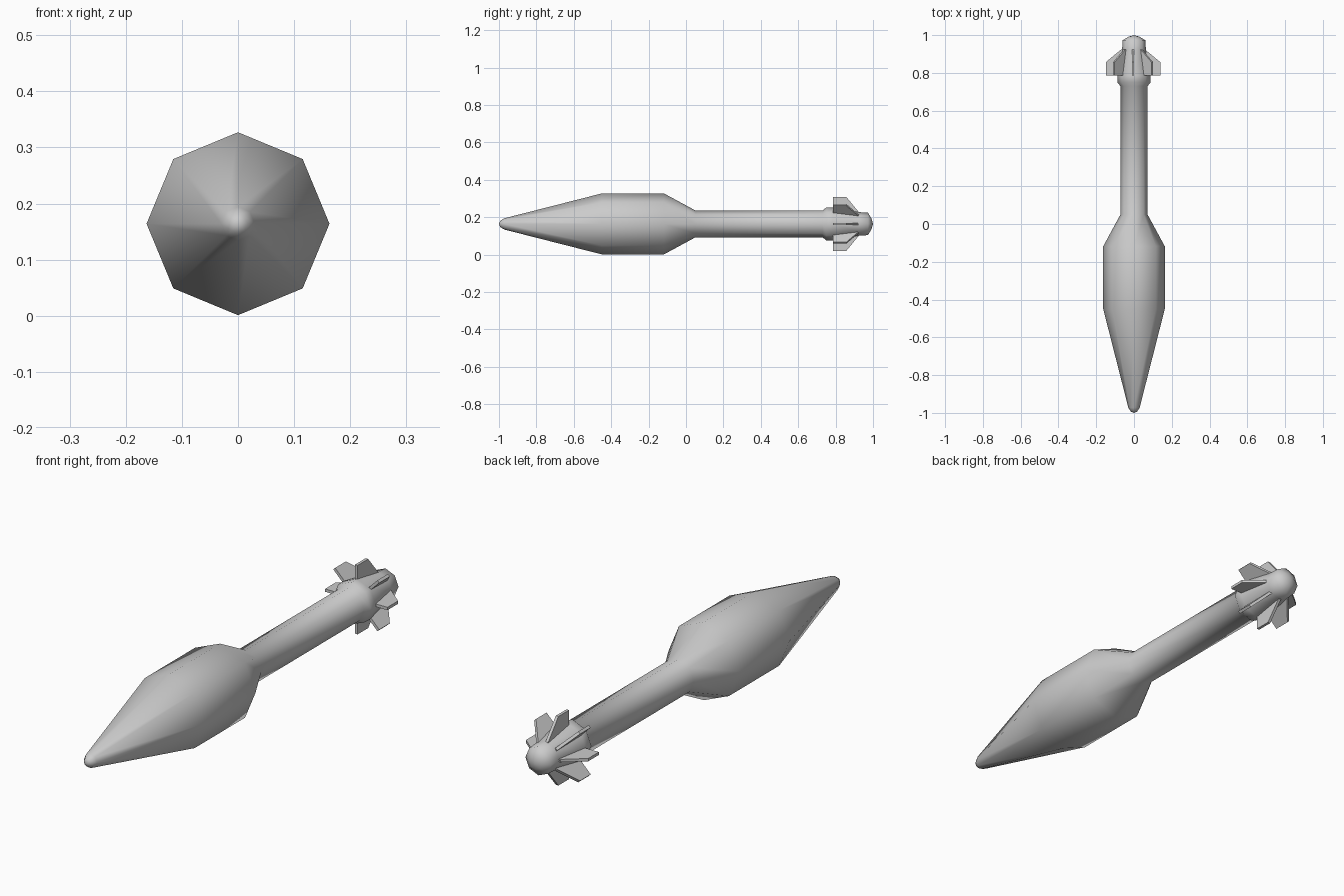
import bpy, bmesh, math
from mathutils import Matrix, Vector

if "Cube" in bpy.data.objects:
    bpy.data.objects.remove(bpy.data.objects["Cube"], do_unlink=True)

SIDES = 8
AXIS_Z = 0.164

metal = bpy.data.materials.new("plain_grey")
metal.use_nodes = True
grey = (0.6, 0.6, 0.6, 1)
metal.diffuse_color = grey
metal.node_tree.nodes["Principled BSDF"].inputs["Base Color"].default_value = grey


def finish(name, bm, smooth):
    bmesh.ops.recalc_face_normals(bm, faces=bm.faces)
    for f in bm.faces:
        f.smooth = smooth
    mesh = bpy.data.meshes.new(name)
    bm.to_mesh(mesh)
    bm.free()
    mesh.materials.append(metal)
    obj = bpy.data.objects.new(name, mesh)
    obj.location.z = AXIS_Z
    bpy.context.collection.objects.link(obj)
    return obj


def lathe(name, profile):
    """Spin a (y, radius) profile about the y axis; end points lie on the axis."""
    bm = bmesh.new()
    verts = [bm.verts.new((r, y, 0)) for y, r in profile]
    edges = [bm.edges.new(pair) for pair in zip(verts, verts[1:])]
    bmesh.ops.spin(bm, geom=verts + edges, cent=(0, 0, 0), axis=(0, 1, 0),
                   angle=math.tau, steps=SIDES, use_merge=False)
    bmesh.ops.remove_doubles(bm, verts=bm.verts, dist=0.0005)
    return finish(name, bm, True)


# Nose, warhead, tail tube, collar and rounded end as one continuous shell
lathe("rocket_body", [
    (-1.0, 0), (-0.993, 0.017), (-0.972, 0.03),
    (-0.45, 0.163), (-0.118, 0.163), (0.05, 0.072),
    (0.73, 0.072), (0.75, 0.088), (0.785, 0.088),
    (0.925, 0.063), (0.973, 0.06), (0.992, 0.028), (1.0, 0)])

# Ring of clipped stabiliser fins
fin_shape = [(0.04, 0.787), (0.144, 0.787), (0.144, 0.857), (0.062, 0.925), (0.04, 0.925)]
bm = bmesh.new()
for i in range(SIDES):
    turn = Matrix.Rotation(i * math.tau / SIDES, 3, "Y")
    face = bm.faces.new([bm.verts.new(turn @ Vector((r, y, -0.006))) for r, y in fin_shape])
    ext = bmesh.ops.extrude_face_region(bm, geom=[face], use_keep_orig=True)
    new = [g for g in ext["geom"] if isinstance(g, bmesh.types.BMVert)]
    bmesh.ops.translate(bm, verts=new, vec=turn @ Vector((0, 0, 0.012)))
fins = finish("tail_fins", bm, False)
fins.location.x = -0.005
